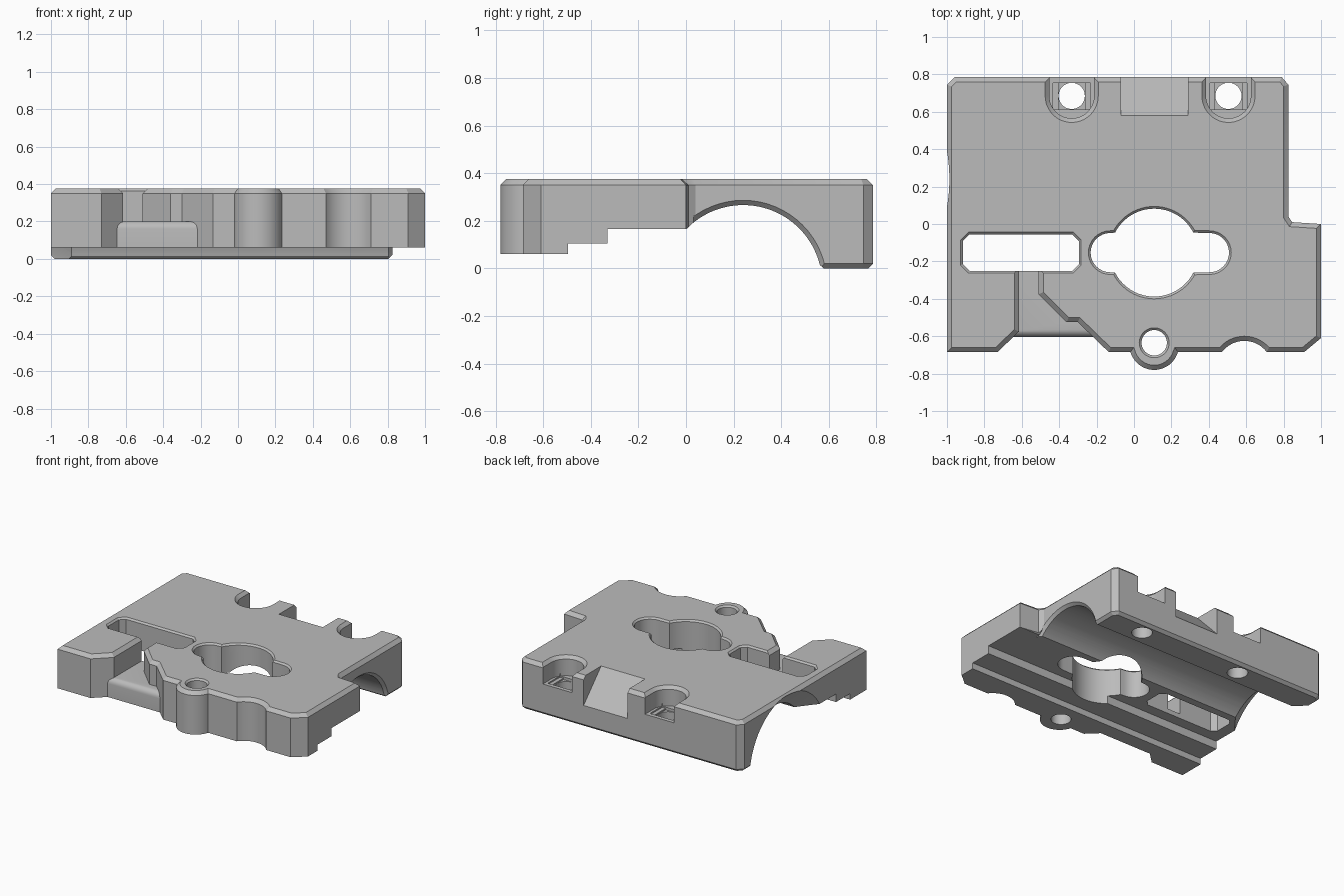
import bpy, bmesh
from math import cos, sin, radians
from mathutils import Vector

if "Cube" in bpy.data.objects:
    bpy.data.objects.remove(bpy.data.objects["Cube"])

H = 0.375  # total height

grey = bpy.data.materials.new("light_grey")
grey.use_nodes = True
GREY = (0.5, 0.5, 0.5, 1)
grey.diffuse_color = GREY
grey.node_tree.nodes["Principled BSDF"].inputs["Base Color"].default_value = GREY


def arc(cx, cy, r, a0, a1, n=24):
    angles = [radians(a0 + (a1 - a0) * i / n) for i in range(n + 1)]
    return [(cx + r * cos(a), cy + r * sin(a)) for a in angles]


def circle(cx, cy, r, n=48):
    return arc(cx, cy, r, 0, 360, n)[:-1]


def rect(x0, x1, y0, y1):
    return [(x0, y0), (x1, y0), (x1, y1), (x0, y1)]


def offset(pts, d):
    """Grow a counter-clockwise outline by d with mitred corners."""
    out = []
    for i, p in enumerate(pts):
        p, a, b = Vector(p), Vector(pts[i - 1]), Vector(pts[(i + 1) % len(pts)])
        e1, e2 = (p - a).normalized(), (b - p).normalized()
        n1, n2 = Vector((e1.y, -e1.x)), Vector((e2.y, -e2.x))
        out.append(p + (n1 + n2) * d / (1 + n1.dot(n2)))
    return out


def prism(name, pts, layers, axis="Z"):
    """Loft an outline through (position, offset) layers along an axis."""
    bm = bmesh.new()
    rings = []
    for w, d in layers:
        ring = [(u, v, w) if axis == "Z" else (w, u, v) for u, v in offset(pts, d)]
        rings.append([bm.verts.new(c) for c in ring])
    n = len(pts)
    for low, high in zip(rings, rings[1:]):
        for i in range(n):
            j = (i + 1) % n
            bm.faces.new((low[i], low[j], high[j], high[i]))
    bm.faces.new(rings[0][::-1])
    bm.faces.new(rings[-1])
    bmesh.ops.recalc_face_normals(bm, faces=bm.faces[:])
    mesh = bpy.data.meshes.new(name)
    bm.to_mesh(mesh)
    bm.free()
    ob = bpy.data.objects.new(name, mesh)
    bpy.context.collection.objects.link(ob)
    return ob


tools = []


def combine(ob, op="DIFFERENCE"):
    ob.hide_render = True
    tools.append(ob)
    mod = plate.modifiers.new(ob.name, "BOOLEAN")
    mod.operation, mod.solver, mod.object = op, "EXACT", ob


def hole(name, pts, c=0.012):
    combine(prism(name, pts, [(-0.1, 0), (H - c, 0), (H + 0.02, c + 0.02)]))


# Plate outline with front notch, round boss, scallop and side ear
outline = [(-1, -0.685), (-0.73, -0.685), (-0.615, -0.575), (-0.615, -0.18),
           (-0.51, -0.18), (-0.51, -0.375), (-0.36, -0.525), (-0.3, -0.525),
           (-0.135, -0.685)]
outline += arc(0.108, -0.648, 0.132, 196, 344)
outline += arc(0.59, -0.775, 0.15, 143, 37, 16)
outline += [(0.91, -0.685), (1, -0.61), (1, 0), (0.845, 0.01), (0.825, 0.04),
            (0.825, 0.745), (0.79, 0.785), (-0.96, 0.785), (-1, 0.745)]
plate = prism("mounting_plate", outline,
              [(0, -0.02), (0.02, 0), (H - 0.025, 0), (H, -0.025)])

# Low rounded floor inside the front notch
floor = [(-0.24, 0.03), (-0.24, 0.2)] + arc(-0.565, 0.16, 0.04, 90, 180, 6) + [(-0.605, 0.03)]
combine(prism("notch_floor", floor, [(-0.66, 0), (-0.2, 0)], "X"), "UNION")

# Stepped underside and long round channel
AY, AZ, AR = 0.24, -0.066, 0.332
under = [(-1, -0.1), (-1, 0.06), (-0.495, 0.06), (-0.495, 0.105),
         (-0.33, 0.105), (-0.33, 0.165)]
under += arc(AY, AZ, AR, 136, 14, 40)
under += [(0.585, -0.005), (0.585, -0.1)]
combine(prism("underside_cutter", under, [(-1.1, 0), (1.1, 0)], "X"))
channel = circle(AY, AZ, AR, 64)
combine(prism("left_flare_cutter", channel, [(-1.02, 0.13), (-0.888, -0.002)], "X"))
combine(prism("right_flare_cutter", channel, [(0.803, -0.002), (0.83, 0.025)], "X"))

# Through openings: side slot, lobed opening, boss hole
slot = [(-0.88, -0.25), (-0.33, -0.25), (-0.295, -0.215), (-0.295, -0.09),
        (-0.33, -0.055), (-0.88, -0.055), (-0.915, -0.09), (-0.915, -0.215)]
hole("slot_cutter", slot)
KX, KY = 0.108, -0.153
lobes = arc(KX + 0.295, KY, 0.105, -90, 90, 16) + arc(KX, KY, 0.235, 27, 153)
lobes += arc(KX - 0.235, KY, 0.105, 90, 270, 16) + arc(KX, KY, 0.235, 207, 333)
hole("lobed_opening_cutter", lobes)
hole("boss_hole_cutter", circle(0.108, -0.635, 0.068))

# Two screw seats open to the back
for side, cx in (("right", -0.333), ("left", 0.505)):
    seat = [(cx + 0.12, 0.9), (cx - 0.12, 0.9)] + arc(cx, 0.685, 0.12, 180, 360)
    combine(prism(side + "_seat_cutter", seat,
                  [(0.23, 0), (H - 0.022, 0), (H + 0.02, 0.042)]))
    combine(prism(side + "_seat_step", rect(cx - 0.1, cx + 0.1, 0.612, 0.755),
                  [(0.22, 0), (0.25, 0)]))
    combine(prism(side + "_seat_square", rect(cx - 0.072, cx + 0.072, 0.612, 0.755),
                  [(0.21, 0), (0.26, 0)]))
    combine(prism(side + "_screw_hole", circle(cx, 0.685, 0.07), [(-0.1, 0), (0.3, 0)]))

# Sloped recess in the middle of the back
ramp = [(0.57, H + 0.01), (0.8, 0.145), (0.9, 0.145), (0.9, H + 0.01)]
combine(prism("back_ramp_cutter", ramp, [(-0.07, 0), (0.29, 0)], "X"))

# Bake the cuts and remove the cutters
graph = bpy.context.evaluated_depsgraph_get()
result = bpy.data.meshes.new_from_object(plate.evaluated_get(graph))
plate.modifiers.clear()
plate.data = result
for ob in tools:
    bpy.data.objects.remove(ob)
plate.data.materials.clear()
plate.data.materials.append(grey)

bpy.ops.object.select_all(action="DESELECT")
plate.select_set(True)
bpy.context.view_layer.objects.active = plate
bpy.ops.object.shade_smooth_by_angle(angle=radians(25))
